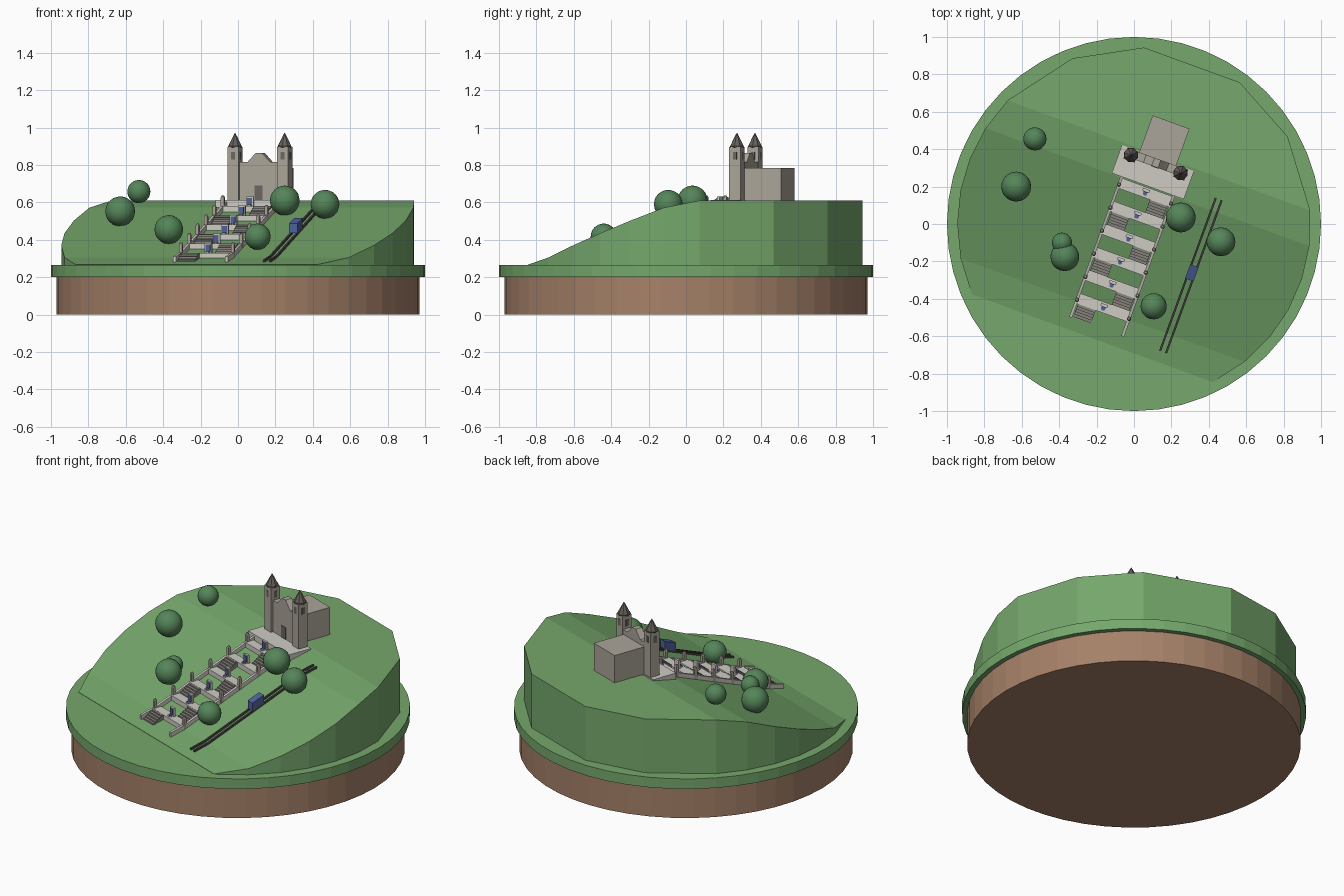
import bpy, bmesh, math
from mathutils import Matrix, Vector

cube = bpy.data.objects.get("Cube")
if cube:
    bpy.data.objects.remove(cube, do_unlink=True)


def material(name, r, g, b):
    m = bpy.data.materials.new(name)
    m.use_nodes = True
    m.diffuse_color = (r, g, b, 1)
    m.node_tree.nodes["Principled BSDF"].inputs["Base Color"].default_value = (r, g, b, 1)
    return m


GRASS = material("grass green", .18, .39, .15)
SOIL = material("soil brown", .38, .22, .14)
STONE = material("warm stone", .41, .375, .32)
PALE = material("pale granite", .62, .60, .55)
STEP = material("step grey", .25, .235, .215)
SPIRE = material("spire grey", .13, .115, .105)
DOOR = material("opening grey", .15, .135, .12)
LEAF = material("leaf green", .09, .235, .10)
BLUE = material("tile blue", .075, .12, .33)
TRACK = material("track grey", .07, .065, .06)

# Everything on the hill shares one turned frame: u across, v uphill
TURN = Matrix.Rotation(math.radians(-20), 4, 'Z')


def finish(name, bm, mat, turned=True):
    if turned:
        bm.transform(TURN)
    bmesh.ops.recalc_face_normals(bm, faces=bm.faces)
    me = bpy.data.meshes.new(name)
    bm.to_mesh(me)
    bm.free()
    me.materials.append(mat)
    ob = bpy.data.objects.new(name, me)
    bpy.context.collection.objects.link(ob)
    return ob


def add_box(bm, u, v, z0, z1, w, d):
    m = Matrix.Translation((u, v, (z0 + z1) / 2)) @ Matrix.Diagonal((w, d, z1 - z0, 1))
    bmesh.ops.create_cube(bm, size=1, matrix=m)


def add_cone(bm, u, v, z0, z1, r0, r1, n):
    bmesh.ops.create_cone(bm, cap_ends=True, segments=n, radius1=r0, radius2=r1,
                          depth=z1 - z0, matrix=Matrix.Translation((u, v, (z0 + z1) / 2)))


def add_prism(bm, points, start, end, across):
    """Extrude a (v,z) outline along u when across is True, else a (u,z) outline along v."""
    place = (lambda p, t: (t, p[0], p[1])) if across else (lambda p, t: (p[0], t, p[1]))
    a = [bm.verts.new(place(p, start)) for p in points]
    b = [bm.verts.new(place(p, end)) for p in points]
    bm.faces.new(a)
    bm.faces.new(b[::-1])
    for i in range(len(a)):
        j = (i + 1) % len(a)
        bm.faces.new((a[i], b[i], b[j], a[j]))


# Hill profile, height by v
PROFILE = [(-.65, .267), (-.49, .305), (.21, .572), (.39, .61), (.91, .61)]


def ground(v):
    for (v0, z0), (v1, z1) in zip(PROFILE, PROFILE[1:]):
        if v <= v1:
            return z0 + (z1 - z0) * (v - v0) / (v1 - v0)
    return PROFILE[-1][1]


def follow(bm, u, width, v0, v1, low, high):
    """A long bar that follows the slope."""
    vs = [v0] + [p[0] for p in PROFILE if v0 < p[0] < v1] + [v1]
    top = [(v, ground(v) + high) for v in vs]
    under = [(v, ground(v) + low) for v in reversed(vs)]
    add_prism(bm, top + under, u - width / 2, u + width / 2, True)


# Round base
bm = bmesh.new()
add_cone(bm, 0, 0, 0, .2, .97, .97, 48)
finish("soil_base", bm, SOIL, False)
bm = bmesh.new()
add_cone(bm, 0, 0, .2, .265, 1, 1, 48)
finish("grass_disc", bm, GRASS, False)

# Hill lofted in rows across the circle
bm = bmesh.new()
rows = []
for v in (-.65, -.49, -.32, -.15, .03, .21, .39, .72, .905):
    w = math.sqrt(.945 ** 2 - v * v)
    rows.append([bm.verts.new(c) for c in
                 ((-w, v, .21), (-w, v, ground(v)), (w, v, ground(v)), (w, v, .21))])
for a, b in zip(rows, rows[1:]):
    for i in range(4):
        j = (i + 1) % 4
        bm.faces.new((a[i], a[j], b[j], b[i]))
bm.faces.new(rows[0])
bm.faces.new(rows[-1])
finish("hill", bm, GRASS)

# Zigzag stairway: landings, flights, posts, tile panels
landings, flights, posts = bmesh.new(), bmesh.new(), bmesh.new()
panels, tiles = bmesh.new(), bmesh.new()
LIFT, DEPTH, GAP = .02, .058, .131
for i in range(6):
    v = -.475 + i * GAP
    z = ground(v) + LIFT
    add_box(landings, 0, v, z - .05, z, .30, DEPTH)
    # flight below this landing, on alternating sides
    side = 1 if i % 2 else -1
    vb = v - GAP + DEPTH / 2
    zb = ground(v - GAP) + LIFT if i else ground(vb)
    run, rise = (GAP - DEPTH) / 5, (z - zb) / 5
    outline = []
    for k in range(5):
        outline += [(vb + k * run, zb + k * rise), (vb + k * run, zb + (k + 1) * rise - .001)]
    outline += [(v - DEPTH / 2, z - .001), (v - DEPTH / 2, zb - .03), (vb, zb - .03)]
    add_prism(flights, outline, side * .035, side * .135, True)
    for s in (-1, 1):
        add_box(posts, s * .148, v - .01, z - .04, z + .045, .018, .018)
        add_cone(posts, s * .148, v - .01, z + .045, z + .056, .012, .006, 8)
    add_box(panels, 0, v + .012, z - .01, z + .052, .04, .014)
    add_box(tiles, 0, v + .004, z + .008, z + .044, .027, .006)
    add_cone(panels, 0, v - .006, z - .005, z + .006, .014, .016, 8)
    add_cone(tiles, 0, v - .006, z + .004, z + .008, .012, .012, 8)
finish("stair_landings", landings, PALE)
finish("stair_flights", flights, STEP)
finish("stair_posts", posts, STONE)
finish("fountain_panels", panels, PALE)
finish("fountain_tiles", tiles, BLUE)

bm = bmesh.new()
for s in (-1, 1):
    follow(bm, s * .148, .016, -.585, .216, -.03, .028)
finish("stair_walls", bm, PALE)

# Terrace and church
bm = bmesh.new()
add_box(bm, 0, .295, .55, .614, .41, .16)
finish("church_terrace", bm, PALE)
bm = bmesh.new()
add_box(bm, 0, .47, .6, .785, .21, .22)
finish("church_nave", bm, STONE)

bm = bmesh.new()
half = [(.12, .6), (.12, .815), (.065, .815), (.05, .83), (.018, .865)]
add_prism(bm, half + [(-u, z) for u, z in reversed(half)], .325, .37, False)
finish("church_facade", bm, STONE)

towers, spires, openings = bmesh.new(), bmesh.new(), bmesh.new()
for s in (-1, 1):
    u, v = s * .141, .341
    add_box(towers, u, v, .6, .897, .064, .064)
    add_cone(spires, u, v, .892, .902, .036, .040, 8)
    add_cone(spires, u, v, .902, .945, .038, .016, 8)
    add_cone(spires, u, v, .945, .972, .016, .001, 8)
    # belfry openings as thin plates on all four sides
    add_box(openings, u, v, .83, .87, .022, .068)
    add_box(openings, u, v, .83, .87, .068, .022)
add_box(openings, 0, .325, .612, .69, .044, .006)
finish("church_towers", towers, STONE)
finish("tower_spires", spires, SPIRE)
finish("church_openings", openings, DOOR)

# Hillside railway
bm = bmesh.new()
for s in (-1, 1):
    follow(bm, .38 + s * .017, .011, -.59, .28, -.01, .012)
finish("railway_tracks", bm, TRACK)
bm = bmesh.new()
follow(bm, .38, .048, -.18, -.10, .012, .064)
finish("railway_car", bm, BLUE)

# Round trees: x, y, z, radius
TREES = [(-.53, .455, .658, .062), (-.63, .2, .552, .08), (-.37, -.175, .455, .077),
         (-.385, -.1, .467, .054), (.25, .035, .61, .08), (.465, -.095, .59, .077),
         (.105, -.44, .417, .07)]
for x, y, z, r in TREES:
    bm = bmesh.new()
    bmesh.ops.create_icosphere(bm, subdivisions=3, radius=r,
                               matrix=Matrix.Translation((x, y, z)))
    for f in bm.faces:
        f.smooth = True
    finish("tree_crown", bm, LEAF, False)
